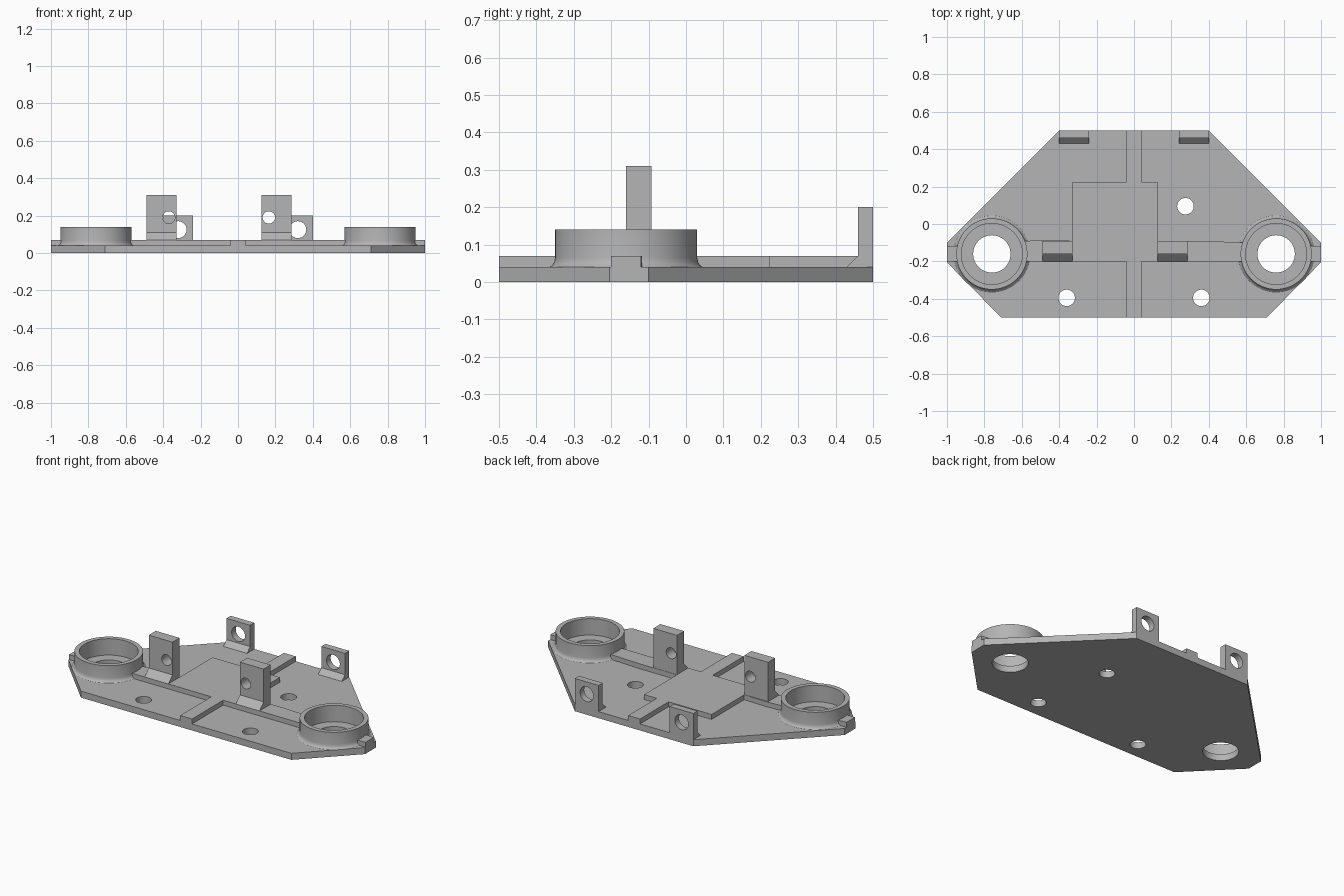
import bpy, bmesh, math
from mathutils import Matrix, Vector

if "Cube" in bpy.data.objects:
    bpy.data.objects.remove(bpy.data.objects["Cube"], do_unlink=True)

GREY = (0.46, 0.46, 0.46, 1)
mat = bpy.data.materials.new("light grey")
mat.use_nodes = True
mat.diffuse_color = GREY
mat.node_tree.nodes["Principled BSDF"].inputs["Base Color"].default_value = GREY

PLATE_TOP, RIB_TOP = 0.04, 0.07
RING_X, RING_Y = 0.76, -0.16


def make_object(name, bm):
    bmesh.ops.recalc_face_normals(bm, faces=bm.faces)
    mesh = bpy.data.meshes.new(name)
    bm.to_mesh(mesh)
    bm.free()
    mesh.materials.append(mat)
    obj = bpy.data.objects.new(name, mesh)
    bpy.context.collection.objects.link(obj)
    return obj


def extrude(name, points, offset):
    """Prism from a closed outline of 3D points."""
    bm = bmesh.new()
    face = bm.faces.new([bm.verts.new(p) for p in points])
    res = bmesh.ops.extrude_face_region(bm, geom=[face])
    verts = [v for v in res["geom"] if isinstance(v, bmesh.types.BMVert)]
    bmesh.ops.translate(bm, verts=verts, vec=Vector(offset))
    return make_object(name, bm)


def drill(obj, holes, axis="Z"):
    """Cut round holes, each given as (centre, radius), through the part."""
    bm = bmesh.new()
    turn = Matrix.Rotation(math.pi / 2, 4, "X") if axis == "Y" else Matrix()
    for centre, radius in holes:
        bmesh.ops.create_cone(bm, cap_ends=True, segments=48, radius1=radius,
                              radius2=radius, depth=0.5,
                              matrix=Matrix.Translation(centre) @ turn)
    cutter = make_object("cutter", bm)
    cutter.hide_render = True
    mod = obj.modifiers.new("holes", "BOOLEAN")
    mod.operation, mod.solver, mod.object = "DIFFERENCE", "EXACT", cutter
    bpy.context.view_layer.update()
    graph = bpy.context.evaluated_depsgraph_get()
    mesh = bpy.data.meshes.new_from_object(obj.evaluated_get(graph))
    obj.modifiers.clear()
    obj.data = mesh
    bpy.data.objects.remove(cutter, do_unlink=True)


def smooth(obj):
    bpy.ops.object.select_all(action="DESELECT")
    obj.select_set(True)
    bpy.context.view_layer.objects.active = obj
    bpy.ops.object.shade_smooth_by_angle(angle=math.radians(35))


# Base plate with bearing bores and screw holes
half = [(0.4, 0.5), (1, -0.1), (1, -0.205), (0.71, -0.5)]
outline = half + [(-x, y) for x, y in reversed(half)]
plate = extrude("base_plate", [(x, y, 0) for x, y in outline], (0, 0, PLATE_TOP))
drill(plate, [((s * RING_X, RING_Y, 0), 0.1) for s in (-1, 1)]
      + [((x, y, 0), 0.044) for x, y in ((-0.36, -0.395), (0.36, -0.395), (0.275, 0.095))])
smooth(plate)

# Raised ribs and central pad in one outline
rib = 0.04
ribs_outline = [
    (-rib, -0.5), (rib, -0.5), (rib, -0.2), (1, -0.2), (1, -0.12), (0.38, -0.09),
    (0.125, -0.09), (0.125, 0.225), (rib, 0.225), (rib, 0.5), (-rib, 0.5),
    (-rib, 0.225), (-0.33, 0.225), (-0.33, -0.09), (-0.49, -0.085), (-1, -0.12),
    (-1, -0.2), (-rib, -0.2)]
ribs = extrude("raised_ribs", [(x, y, PLATE_TOP) for x, y in ribs_outline],
               (0, 0, RIB_TOP - PLATE_TOP))
drill(ribs, [((s * RING_X, RING_Y, 0), 0.175) for s in (-1, 1)])
smooth(ribs)

# Bearing rings with a small fillet at the foot
ring_profile = [(0.163, 0.04), (0.163, 0.14), (0.19, 0.14), (0.19, 0.065),
                (0.192, 0.054), (0.197, 0.045), (0.205, 0.04)]
for side, s in (("left", 1), ("right", -1)):
    bm = bmesh.new()
    verts = [bm.verts.new((r, 0, z)) for r, z in ring_profile]
    edges = [bm.edges.new((verts[i - 1], v)) for i, v in enumerate(verts)]
    bmesh.ops.spin(bm, geom=verts + edges, cent=(0, 0, 0), axis=(0, 0, 1),
                   angle=math.tau, steps=64)
    bmesh.ops.remove_doubles(bm, verts=bm.verts, dist=0.0001)
    bmesh.ops.translate(bm, verts=bm.verts, vec=(s * RING_X, RING_Y, 0))
    smooth(make_object(side + "_bearing_ring", bm))


def bracket(name, x0, x1, front, back, base, top, gusset, hole, radius):
    """Upright tab with a sloped foot in front and a cross hole."""
    side = [(front - gusset, base), (back, base), (back, top),
            (front, top), (front, base + gusset)]
    tab = extrude(name, [(x0, y, z) for y, z in side], (x1 - x0, 0, 0))
    drill(tab, [((hole[0], front, hole[1]), radius)], axis="Y")
    smooth(tab)


# Tall front tabs on the cross rib, short rear tabs on the plate edge
for name, x, hole_x in (("right_front_tab", -0.49, -0.37), ("left_front_tab", 0.125, 0.165)):
    bracket(name, x, x + 0.16, -0.16, -0.092, RIB_TOP, 0.31, 0.04, (hole_x, 0.19), 0.033)
for name, x in (("right_rear_tab", -0.4), ("left_rear_tab", 0.24)):
    bracket(name, x, x + 0.16, 0.46, 0.5, PLATE_TOP, 0.2, 0.03, (x + 0.08, 0.125), 0.045)
